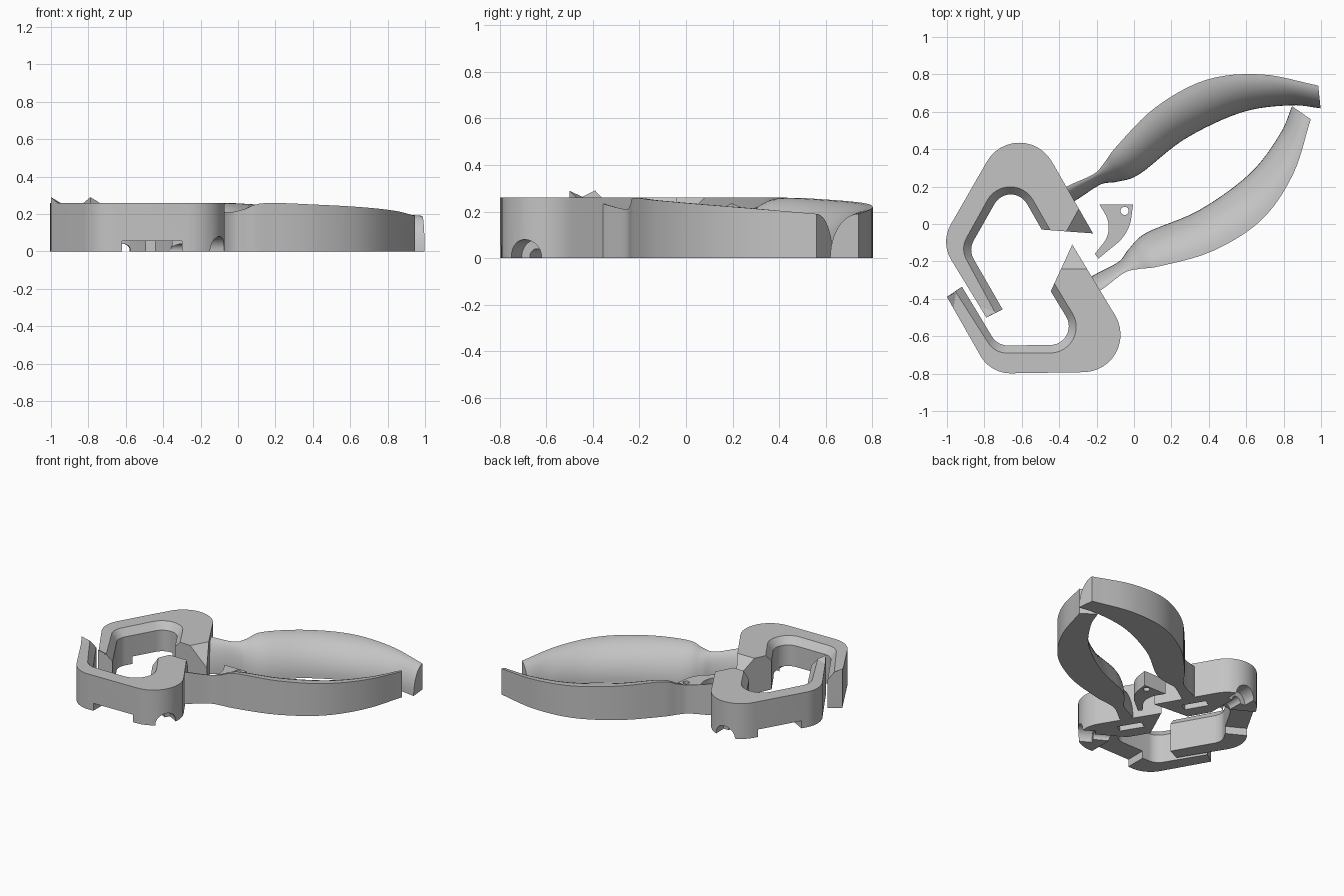
import bpy
import bmesh
from math import cos, sin, tan, radians, pi
from mathutils import Vector, Matrix

default_cube = bpy.data.objects.get("Cube")
if default_cube:
    bpy.data.objects.remove(default_cube, do_unlink=True)

grey = bpy.data.materials.new("plain_grey")
grey.use_nodes = True
grey.diffuse_color = (0.55, 0.55, 0.55, 1)
grey.node_tree.nodes["Principled BSDF"].inputs["Base Color"].default_value = grey.diffuse_color


def rounded(corners, segments=12):
    """Path through (x, y, radius) corners; a zero radius leaves the corner sharp."""
    path = []
    for i, (x, y, radius) in enumerate(corners):
        corner = Vector((x, y))
        if not radius:
            path.append(corner)
            continue
        back = (Vector(corners[i - 1][:2]) - corner).normalized()
        ahead = (Vector(corners[i + 1][:2]) - corner).normalized()
        half = back.angle(ahead) / 2
        centre = corner + (back + ahead).normalized() * (radius / sin(half))
        start = corner + back * (radius / tan(half)) - centre
        end = corner + ahead * (radius / tan(half)) - centre
        turn = start.angle_signed(end)
        for k in range(segments + 1):
            path.append(centre + Matrix.Rotation(-turn * k / segments, 2) @ start)
    return path


def flat_ring(points, z):
    return [Vector((p[0], p[1], z)) for p in points]


def loft(name, rings):
    """Closed solid through matching rings, capped at both ends."""
    bm = bmesh.new()
    loops = [[bm.verts.new(p) for p in ring] for ring in rings]
    for low, high in zip(loops, loops[1:]):
        for i in range(len(low)):
            bm.faces.new((low[i - 1], low[i], high[i], high[i - 1]))
    bm.faces.new(loops[0])
    bm.faces.new(loops[-1])
    bmesh.ops.recalc_face_normals(bm, faces=bm.faces)
    mesh = bpy.data.meshes.new(name)
    bm.to_mesh(mesh)
    bm.free()
    obj = bpy.data.objects.new(name, mesh)
    bpy.context.collection.objects.link(obj)
    return obj


def prism(name, points, bottom, top):
    return loft(name, [flat_ring(points, bottom), flat_ring(points, top)])


def box(name, centre, size, top, angle=0):
    turn = Matrix.Rotation(angle, 2)
    signs = ((-1, -1), (1, -1), (1, 1), (-1, 1))
    points = [Vector(centre) + turn @ Vector((a * size[0] / 2, b * size[1] / 2)) for a, b in signs]
    return prism(name, points, -0.1, top)


def rod(name, start, end, radius, sides=32):
    start, end = Vector(start), Vector(end)
    along = (end - start).normalized()
    side = along.orthogonal().normalized()
    up = along.cross(side)
    circle = [side * cos(2 * pi * k / sides) + up * sin(2 * pi * k / sides) for k in range(sides)]
    return loft(name, [[p + c * radius for c in circle] for p in (start, end)])


def carve(obj, cutters):
    """Subtract the cutters, keep the result and drop the cutters."""
    for cutter in cutters:
        cutter.hide_render = True
        cut = obj.modifiers.new(cutter.name, "BOOLEAN")
        cut.operation = "DIFFERENCE"
        cut.solver = "EXACT"
        cut.object = cutter
    bpy.context.view_layer.update()
    graph = bpy.context.evaluated_depsgraph_get()
    obj.data = bpy.data.meshes.new_from_object(obj.evaluated_get(graph))
    obj.modifiers.clear()
    for cutter in cutters:
        bpy.data.objects.remove(cutter, do_unlink=True)


def finish(obj):
    mesh = obj.data
    mesh.materials.clear()
    mesh.materials.append(grey)
    mesh.shade_smooth()
    mesh.set_sharp_from_angle(angle=radians(30))


# Jaw: rounded frame with a sloped inner lip
TOP = 0.26
outer = rounded([(-0.33, -0.11, 0), (0.08, -0.787, 0.2), (-0.767, -0.8, 0.185), (-1, -0.39, 0)])
inner_wall = rounded([(-0.92, -0.335, 0), (-0.73, -0.65, 0.1), (-0.272, -0.645, 0.1), (-0.445, -0.36, 0)])
inner_lip = rounded([(-0.955, -0.36, 0), (-0.745, -0.69, 0.12), (-0.2, -0.69, 0.14), (-0.426, -0.318, 0)])
jaw = loft("front_jaw", [
    flat_ring(outer + inner_wall, 0),
    flat_ring(outer + inner_wall, TOP - 0.05),
    flat_ring(outer + inner_lip, TOP),
])

# Cutters: sloped tip, wall notch, corner bore with a narrow channel, pocket
slope = [(-0.24, TOP), (-0.05, 0.08), (-0.05, 0.5), (-0.24, 0.5)]
tip_cut = loft("tip_cut", [[Vector((x, y, z)) for y, z in slope] for x in (-0.6, 0)])
notch = box("notch_cut", (-0.46, -0.73), (0.32, 0.3), 0.055)
heading = Vector((cos(radians(-30)), sin(radians(-30)), 0))
bore_centre = Vector((-0.275, -0.59, 0.005))
bore = rod("bore_cut", bore_centre + heading * 0.1, bore_centre + heading * 0.4, 0.075)
channel = rod("channel_cut", bore_centre - heading * 0.2, bore_centre + heading * 0.3, 0.035)
pocket = box("pocket_cut", (-0.29, -0.38), (0.17, 0.06), 0.07, radians(-59))
carve(jaw, [tip_cut, notch, bore, channel, pocket])

# Small raised point on the arm end
fin_base = [(-1, -0.39), (-0.95, -0.362), (-0.965, -0.451)]
fin = loft("front_arm_point", [
    flat_ring(fin_base, TOP - 0.01),
    [Vector((x, y, z)) for (x, y), z in zip(fin_base, (0.29, TOP, TOP))],
])

# Handle: flat base, upright outer side and a quarter-round top
stations = [
    (-0.26, -0.30, -0.22, -0.375, 0.24),
    (-0.20, -0.265, -0.165, -0.345, 0.23),
    (-0.08, -0.20, -0.05, -0.26, 0.21),
    (-0.025, -0.13, 0.03, -0.24, 0.225),
    (0.07, -0.045, 0.14, -0.225, 0.258),
    (0.35, 0.075, 0.42, -0.145, 0.25),
    (0.62, 0.27, 0.68, 0.02, 0.235),
    (0.78, 0.48, 0.85, 0.265, 0.215),
    (0.845, 0.63, 0.945, 0.56, 0.19),
]


def smooth_row(rows, steps=6):
    """Catmull-Rom blend between neighbouring stations."""
    rows = [Vector(r) for r in rows]
    rows = [rows[0] * 2 - rows[1]] + rows + [rows[-1] * 2 - rows[-2]]
    for a, b, c, d in zip(rows, rows[1:], rows[2:], rows[3:]):
        for k in range(steps):
            t = k / steps
            yield b + (c - a) * (t / 2) + (a * 2 - b * 5 + c * 4 - d) * (t * t / 2) \
                + (b * 3 - a - c * 3 + d) * (t ** 3 / 2)
    yield rows[-2]


def handle_section(row, steps=12):
    inside, outside, height = Vector(row[0:2]), Vector(row[2:4]), row[4]
    ring = [Vector((outside.x, outside.y, 0))]
    for k in range(steps + 1):
        a = pi / 2 * k / steps
        p = outside.lerp(inside, cos(a))
        ring.append(Vector((p.x, p.y, height * sin(a))))
    return ring


handle = loft("front_handle", [handle_section(r) for r in smooth_row(stations)])

# Second half: the same parts reflected across the slanted centre line
c, s = cos(radians(61)), sin(radians(61))
reflect = Matrix(((c, s, 0, 0.037), (s, -c, 0, 0.185), (0, 0, 1, 0), (0, 0, 0, 1)))
for part in (jaw, fin, handle):
    finish(part)
    twin = bpy.data.objects.new(part.name.replace("front", "back"), part.data.copy())
    bpy.context.collection.objects.link(twin)
    twin.data.transform(reflect)
    twin.data.flip_normals()

# Loose curved catch with a pin hole
catch_outline = rounded([
    (-0.185, 0.105, 0), (-0.005, 0.105, 0), (-0.025, -0.05, 0.22), (-0.19, -0.185, 0),
    (-0.21, -0.16, 0), (-0.105, -0.03, 0.14),
    (-0.185, 0.105, 0),
])[:-1]
catch = prism("catch", catch_outline, 0, 0.11)
carve(catch, [rod("pin_hole_cut", (-0.05, 0.07, -0.1), (-0.05, 0.07, 0.3), 0.022, 24)])
finish(catch)
